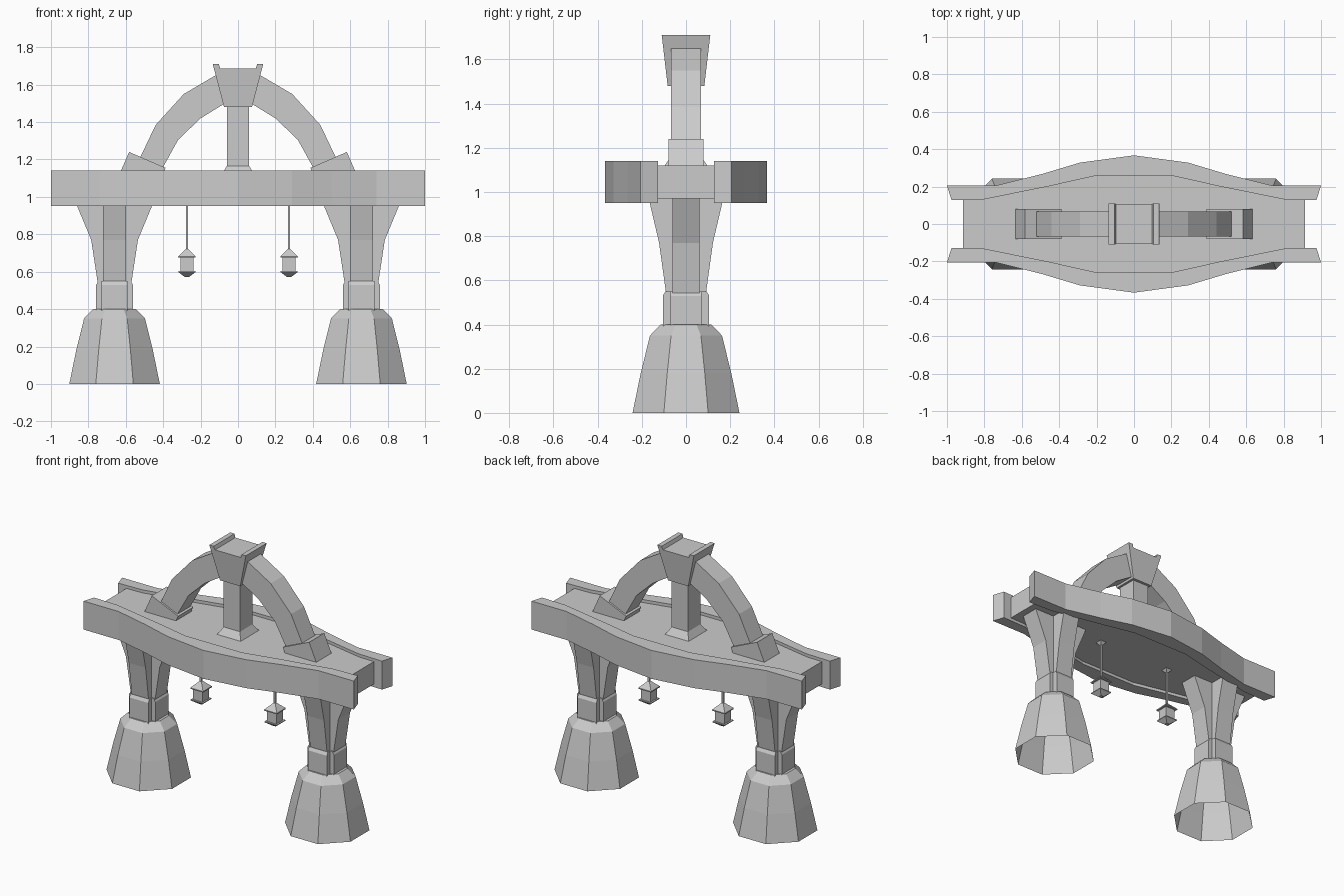
import bpy, bmesh

if "Cube" in bpy.data.objects:
    bpy.data.objects.remove(bpy.data.objects["Cube"])

stone = bpy.data.materials.new("pale grey stone")
stone.diffuse_color = (0.6, 0.6, 0.6, 1)
stone.use_nodes = True
stone.node_tree.nodes["Principled BSDF"].inputs["Base Color"].default_value = stone.diffuse_color


def finish(name, bm):
    bmesh.ops.recalc_face_normals(bm, faces=bm.faces)
    mesh = bpy.data.meshes.new(name)
    bm.to_mesh(mesh)
    bm.free()
    mesh.materials.append(stone)
    obj = bpy.data.objects.new(name, mesh)
    bpy.context.collection.objects.link(obj)
    return obj


def loft(name, rings, bottom=True):
    """Skin a list of equal-length point rings and cap the ends."""
    bm = bmesh.new()
    loops = [[bm.verts.new(p) for p in ring] for ring in rings]
    n = len(loops[0])
    for a, b in zip(loops, loops[1:]):
        for i in range(n):
            j = (i + 1) % n
            bm.faces.new((a[i], a[j], b[j], b[i]))
    if bottom:
        bm.faces.new(loops[0])
    bm.faces.new(loops[-1])
    return finish(name, bm)


def slab(name, outline, z0, z1):
    return loft(name, [[(x, y, z) for x, y in outline] for z in (z0, z1)])


def upright(name, outline, half_y):
    return loft(name, [[(x, y, z) for x, z in outline] for y in (-half_y, half_y)])


def tower(name, cx, sections):
    """Rectangular sections: (half x, half y, z)."""
    return loft(name, [[(cx - a, -b, z), (cx + a, -b, z), (cx + a, b, z), (cx - a, b, z)]
                       for a, b, z in sections])


def mirrored(points):
    """Continue a left-half edge to the right half."""
    return points + [(-x, y) for x, y in reversed(points) if x != 0]


# Parapets
outer = mirrored([(-1, .205), (-.74, .205), (-.5, .265), (-.29, .328), (0, .367)])
inner = mirrored([(-.975, .127), (-.8, .132), (-.45, .203), (-.21, .257)])
for side, s in (("front", -1), ("back", 1)):
    slab(side + "_parapet", [(x, s * y) for x, y in outer + inner[::-1]], .95, 1.14)

# Walkway deck
edge = mirrored([(-.915, .14), (-.8, .145), (-.45, .22), (-.21, .27)])
slab("deck", edge + [(x, -y) for x, y in reversed(edge)], .97, 1.12)

# Arch
arch_out = mirrored([(-.57, 1.11), (-.44, 1.385), (-.29, 1.55), (-.12, 1.65), (0, 1.67)])
arch_in = mirrored([(-.425, 1.11), (-.40, 1.16), (-.32, 1.305), (-.20, 1.42), (-.07, 1.5)])
bm = bmesh.new()
loops = []
right_in = arch_in[:5] + [(0, 1.51)] + arch_in[5:]
out_pts = [arch_out[0], (-.545, 1.165)] + arch_out[1:8] + [(.545, 1.165), arch_out[8]]
for (xo, zo), (xi, zi) in zip(out_pts, right_in):
    loops.append([(xo, -.068, zo), (xi, -.068, zi), (xi, .068, zi), (xo, .068, zo)])
bm.free()
loft("arch", loops)

# Arch feet
for side, s in (("left", -1), ("right", 1)):
    upright(side + "_arch_foot",
            [(s * x, z) for x, z in ((.637, 1.115), (.582, 1.24), (.387, 1.155), (.405, 1.115))], .08)

# Keystone with two raised lips
key = [(-.075, 1.48), (.075, 1.48), (.135, 1.71), (.103, 1.71),
       (.095, 1.687), (-.095, 1.687), (-.103, 1.71), (-.135, 1.71)]
loft("keystone", [[(x, s * (.083 + (z - 1.48) * .117), z) for x, z in key] for s in (-1, 1)])

# Centre column with flared foot
tower("centre_column", 0, [(.09, .1, 1.115), (.06, .065, 1.165), (.06, .065, 1.5)])

# Piers: octagonal base, cross-shaped collar and flared brackets
t = .4142
for side, s in (("left", -1), ("right", 1)):
    cx = .66 * s
    octagon = [(1, -t), (1, t), (t, 1), (-t, 1), (-1, t), (-1, -t), (-t, -1), (t, -1)]
    loft(side + "_pier_base",
         [[(cx + r * x, r * y, z) for x, y in octagon]
          for r, z in ((.242, 0), (.205, .18), (.163, .35), (.115, .4))], bottom=False)
    collar = ((.105, .36), (.098, .39), (.098, .53), (.086, .55))
    tower(side + "_collar_across", cx, [(r, .07, z) for r, z in collar])
    tower(side + "_collar_along", cx, [(.07, r + .007, z) for r, z in collar])
    tower(side + "_bracket_across", cx,
          [(.09, .062, .54), (.125, .062, .77), (.21, .062, .975)])
    tower(side + "_bracket_along", cx,
          [(.062, .09, .54), (.062, .122, .77), (.062, .17, .975)])

    # Hanging lantern
    lx = .273 * s
    tower(side + "_lantern_rod", lx, [(.006, .006, .71), (.006, .006, .975)])
    tower(side + "_lantern_mount", lx, [(.007, .007, .95), (.025, .025, .972)])
    tower(side + "_lantern_roof", lx, [(.047, .047, .675), (.047, .047, .682), (.007, .007, .722)])
    tower(side + "_lantern_body", lx, [(.035, .035, .595), (.035, .035, .68)])
    tower(side + "_lantern_bottom", lx, [(.012, .012, .572), (.045, .045, .597), (.045, .045, .603)])
